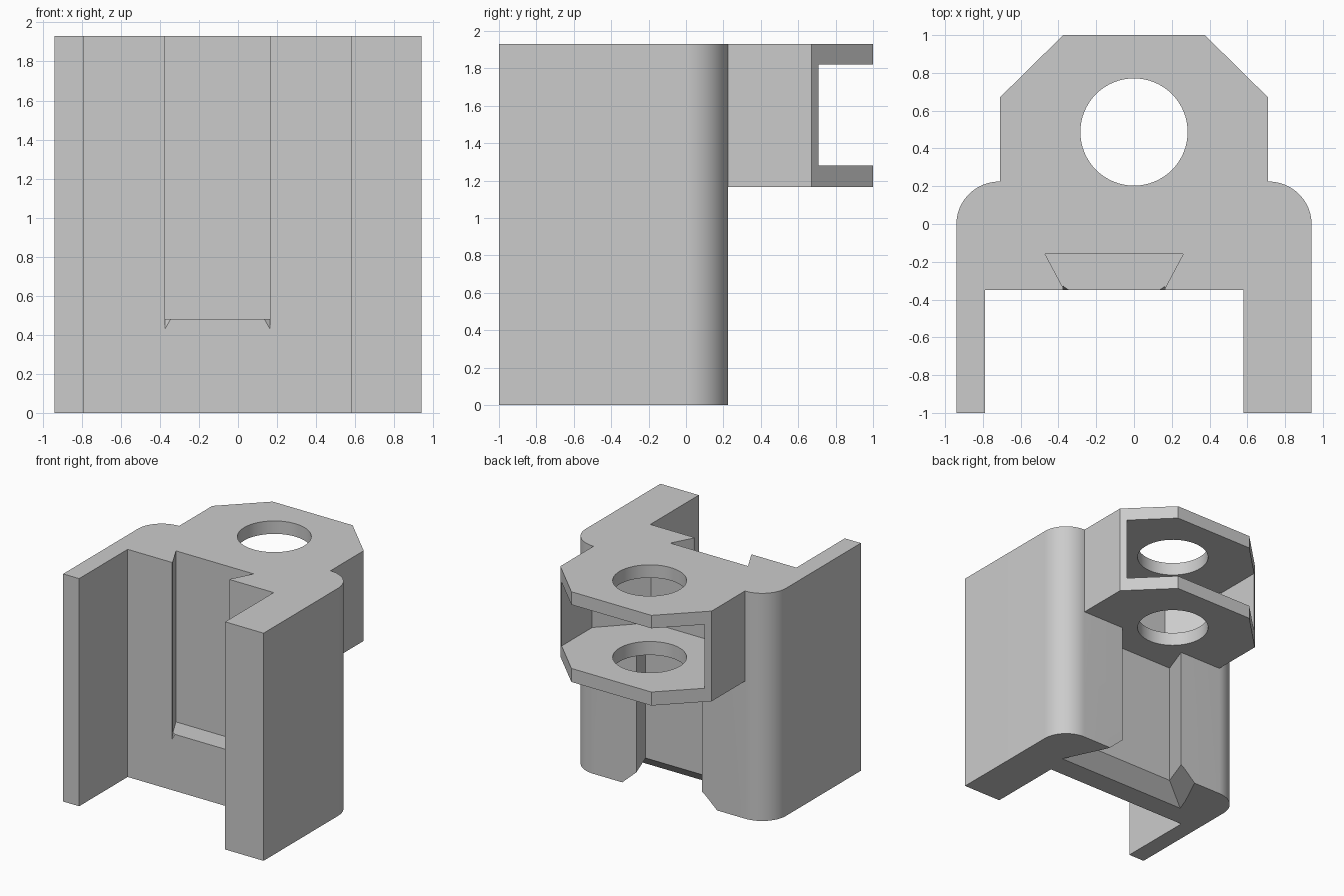
import bpy, bmesh, math

if "Cube" in bpy.data.objects:
    bpy.data.objects.remove(bpy.data.objects["Cube"], do_unlink=True)

TOP = 1.93
LUG_BOTTOM = 1.165

grey = bpy.data.materials.new("plain grey")
grey.use_nodes = True
grey.diffuse_color = (0.6, 0.6, 0.6, 1)
grey.node_tree.nodes["Principled BSDF"].inputs["Base Color"].default_value = (0.6, 0.6, 0.6, 1)


def loft(name, rings):
    """Solid through a list of (outline, z) rings with equal point counts."""
    bm = bmesh.new()
    loops = [[bm.verts.new((x, y, z)) for x, y in outline] for outline, z in rings]
    bm.faces.new(loops[0])
    bm.faces.new(loops[-1])
    n = len(loops[0])
    for low, high in zip(loops, loops[1:]):
        for i in range(n):
            j = (i + 1) % n
            bm.faces.new((low[i], low[j], high[j], high[i]))
    bmesh.ops.recalc_face_normals(bm, faces=bm.faces)
    mesh = bpy.data.meshes.new(name)
    bm.to_mesh(mesh)
    bm.free()
    mesh.materials.append(grey)
    obj = bpy.data.objects.new(name, mesh)
    bpy.context.collection.objects.link(obj)
    return obj


def prism(name, outline, z0, z1):
    return loft(name, [(outline, z0), (outline, z1)])


def combine(target, tool, operation):
    """Apply a boolean and discard the tool."""
    tool.hide_render = True
    mod = target.modifiers.new(tool.name, "BOOLEAN")
    mod.operation = operation
    mod.solver = "EXACT"
    mod.object = tool
    bpy.ops.object.select_all(action="DESELECT")
    bpy.context.view_layer.objects.active = target
    target.select_set(True)
    bpy.ops.object.modifier_apply(modifier=mod.name)
    bpy.data.objects.remove(tool, do_unlink=True)


def mirrored(half):
    """Close a right-hand outline with its mirror image."""
    return half + [(-x, y) for x, y in reversed(half)]


def arc(cx, cy, rx, ry, a0, a1, steps):
    return [(cx + rx * math.cos(math.radians(a0 + (a1 - a0) * i / steps)),
             cy + ry * math.sin(math.radians(a0 + (a1 - a0) * i / steps)))
            for i in range(steps + 1)]


# Channel-shaped body with rounded back corners
shell = [(-0.79, -0.35), (-0.79, -1), (-0.94, -1)]
shell += arc(-0.71, 0, 0.23, 0.225, 180, 90, 20)
shell += arc(0.71, 0, 0.23, 0.225, 90, 0, 20)
shell += [(0.94, -1), (0.58, -1), (0.58, -0.35)]
body = prism("bracket_body", shell, 0, TOP)

# Back dovetail recess, flared at the foot
narrow = mirrored([(0.281, 0.3), (0.40, -0.03)])
wide = mirrored([(0.48, 0.3), (0.73, -0.225)])
combine(body, loft("back_recess", [(wide, -0.06), (narrow, 0.12), (narrow, 1.4)]), "DIFFERENCE")

# Chamfered lug at the back
lug = mirrored([(0.71, -0.1), (0.71, 0.67), (0.375, 1)])
combine(body, prism("lug", lug, LUG_BOTTOM, TOP), "UNION")

# Clevis gap and pin hole
gap = mirrored([(0.35, -0.03), (0.67, 0.30), (0.67, 1.2)])
combine(body, prism("clevis_gap", gap, 1.28, 1.82), "DIFFERENCE")
hole = arc(0, 0.487, 0.284, 0.284, 0, 360, 64)[:-1]
combine(body, prism("pin_hole", hole, 1, 2.1), "DIFFERENCE")

# Front dovetail slot, open at the top
slot = [(-0.47, -0.16), (0.26, -0.16), (0.132, -0.40), (-0.342, -0.40)]
combine(body, prism("front_slot", slot, 0.48, 2.1), "DIFFERENCE")

# Small relief and chamfer at each slot lip
for x, side in ((-0.375, 1), (0.165, -1)):
    tip = [(x, -0.36), (x + side * 0.004, -0.36), (x, -0.355)]
    lip = [(x, -0.36), (x + side * 0.05, -0.36), (x, -0.325)]
    combine(body, loft("lip_relief", [(tip, 0.41), (lip, 0.49), (lip, 2.1)]), "DIFFERENCE")

# Crisp edges with smooth rounds
bpy.ops.object.select_all(action="DESELECT")
bpy.context.view_layer.objects.active = body
body.select_set(True)
bpy.ops.object.shade_smooth_by_angle(angle=math.radians(25))
